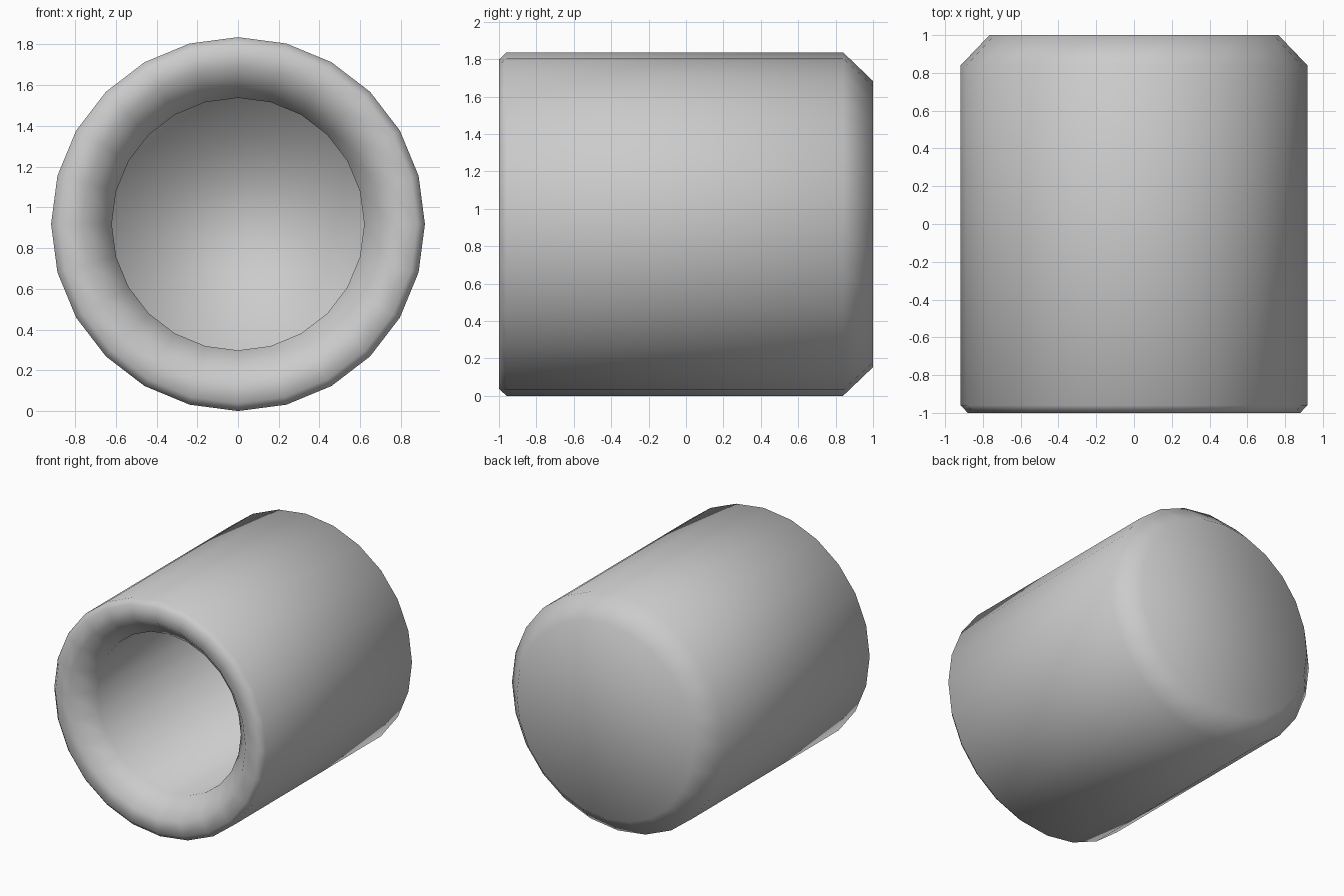
import bpy, bmesh, math

if "Cube" in bpy.data.objects:
    bpy.data.objects.remove(bpy.data.objects["Cube"])

SIDES = 24
R = 0.918

# (radius, y) profile from the closed back, over the wall and lip, to the inner floor
profile = [
    (0.765, 1.0), (R, 0.84), (R, -0.96), (0.88, -1.0),
    (0.765, -1.0), (0.62, -0.85), (0.62, 0.70),
]

bm = bmesh.new()
rings = []
for r, y in profile:
    ring = []
    for i in range(SIDES):
        a = 2 * math.pi * i / SIDES
        ring.append(bm.verts.new((r * math.cos(a), y, R + r * math.sin(a))))
    rings.append(ring)

# Walls between rings
for a, b in zip(rings, rings[1:]):
    for i in range(SIDES):
        j = (i + 1) % SIDES
        bm.faces.new((a[i], a[j], b[j], b[i]))

# Back cap and inner floor
bm.faces.new(rings[0])
bm.faces.new(rings[-1])
bmesh.ops.recalc_face_normals(bm, faces=bm.faces)
for f in bm.faces:
    f.smooth = True

mesh = bpy.data.meshes.new("hollow_cup")
bm.to_mesh(mesh)
bm.free()
cup = bpy.data.objects.new("hollow_cup", mesh)
bpy.context.collection.objects.link(cup)
